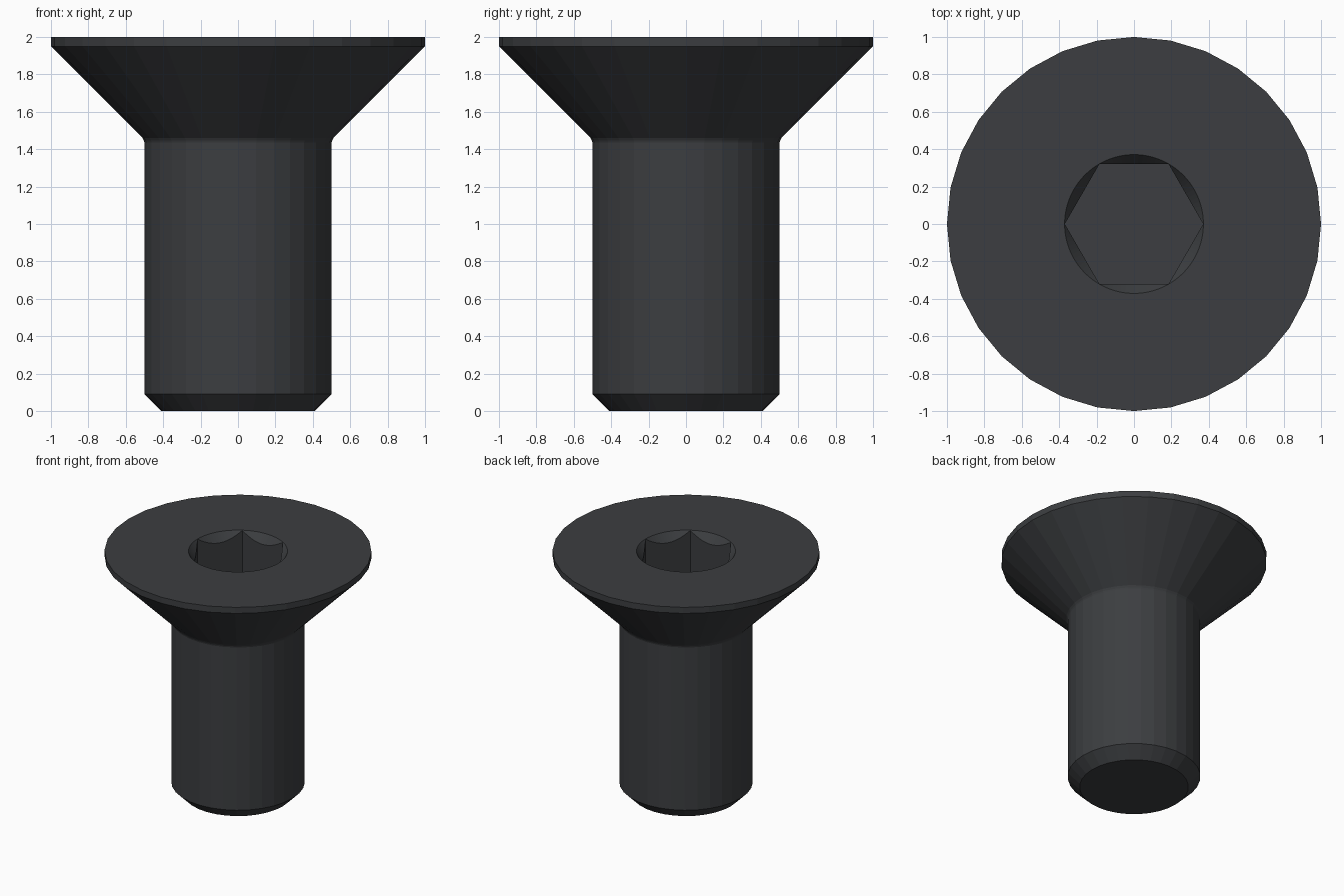
import bpy, bmesh, math

if "Cube" in bpy.data.objects:
    bpy.data.objects.remove(bpy.data.objects["Cube"])


def lathe(name, profile, sides):
    """Closed solid of revolution from (radius, z) points, bottom to top."""
    bm = bmesh.new()
    rings = []
    for r, z in profile:
        rings.append([bm.verts.new((r * math.cos(2 * math.pi * i / sides),
                                    r * math.sin(2 * math.pi * i / sides), z))
                      for i in range(sides)])
    for low, high in zip(rings, rings[1:]):
        for i in range(sides):
            j = (i + 1) % sides
            bm.faces.new((low[i], low[j], high[j], high[i]))
    bm.faces.new(rings[0][::-1])
    bm.faces.new(rings[-1])
    mesh = bpy.data.meshes.new(name)
    bm.to_mesh(mesh)
    bm.free()
    obj = bpy.data.objects.new(name, mesh)
    bpy.context.collection.objects.link(obj)
    return obj


def cut(target, cutter):
    """Subtract the cutter, then remove it."""
    mod = target.modifiers.new("cut", 'BOOLEAN')
    mod.operation = 'DIFFERENCE'
    mod.solver = 'EXACT'
    mod.object = cutter
    cutter.hide_render = True
    bpy.context.view_layer.objects.active = target
    bpy.ops.object.modifier_apply(modifier=mod.name)
    bpy.data.objects.remove(cutter)


# Countersunk screw body: tip chamfer, shank, small fillet, cone, rim
screw = lathe("countersunk_screw", [
    (0.41, 0), (0.5, 0.09), (0.5, 1.435), (0.503, 1.446), (0.511, 1.461),
    (1.0, 1.95), (1.0, 2.0)], 32)

# Hexagonal key socket with a conical lead-in
cut(screw, lathe("hex_socket_cutter", [(0.37, 1.61), (0.37, 2.2)], 6))
cut(screw, lathe("socket_chamfer_cutter", [(0.296, 1.9), (0.446, 2.1)], 96))

# Dark steel finish
steel = bpy.data.materials.new("dark_steel")
steel.diffuse_color = (0.045, 0.048, 0.052, 1)
steel.use_nodes = True
steel.node_tree.nodes["Principled BSDF"].inputs["Base Color"].default_value = steel.diffuse_color
screw.data.materials.clear()
screw.data.materials.append(steel)
